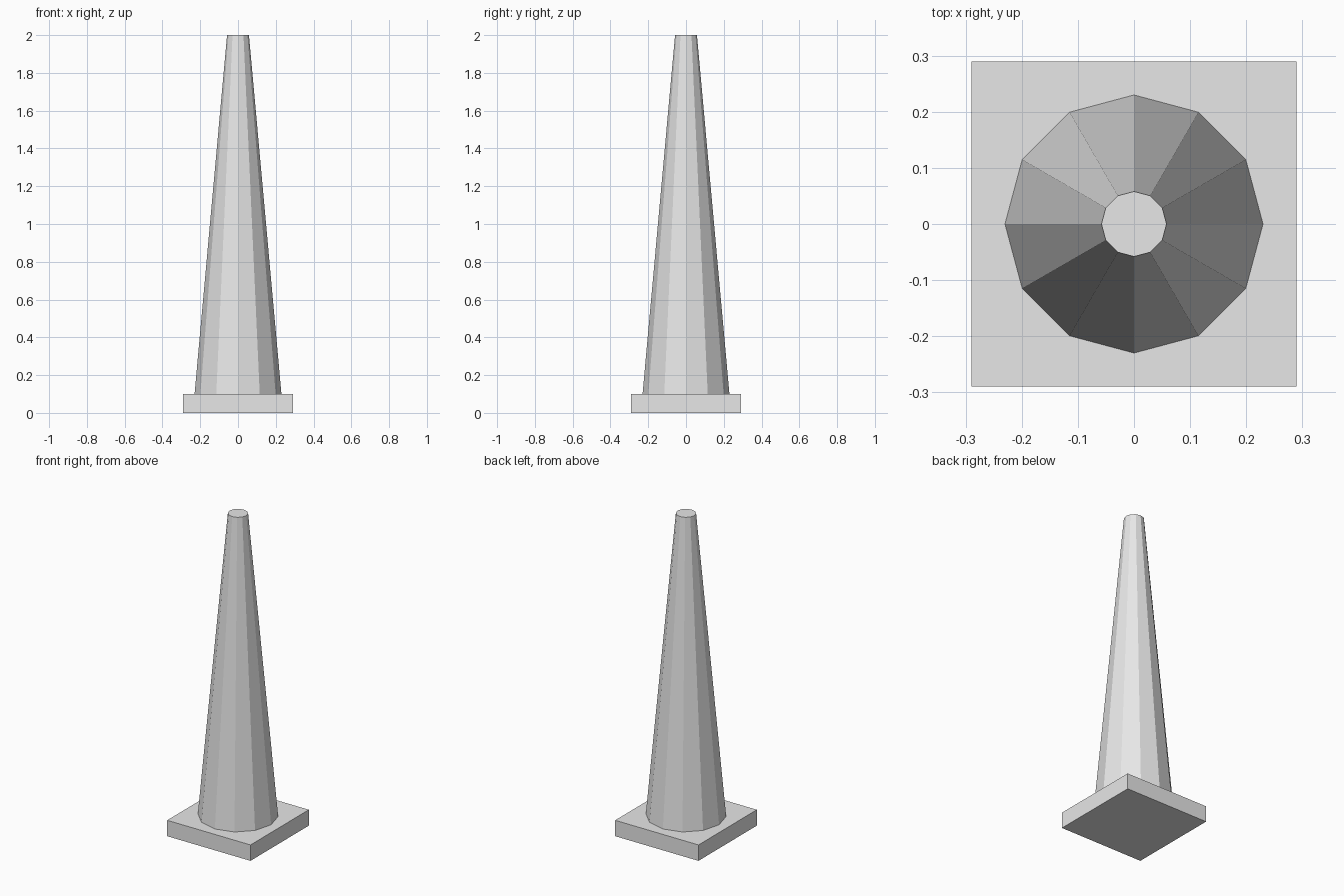
import bpy

if "Cube" in bpy.data.objects:
    bpy.data.objects.remove(bpy.data.objects["Cube"])

grey = bpy.data.materials.new("light_grey")
grey.diffuse_color = (0.8, 0.8, 0.8, 1)
grey.use_nodes = True
grey.node_tree.nodes["Principled BSDF"].inputs["Base Color"].default_value = grey.diffuse_color

BASE_HALF, BASE_H, TOP_Z = 0.29, 0.10, 2.0


def finish(name):
    obj = bpy.context.object
    obj.name = name
    obj.data.materials.append(grey)
    bpy.ops.object.transform_apply(location=True, rotation=True, scale=True)
    return obj


# Square base slab
bpy.ops.mesh.primitive_cube_add(size=1, location=(0, 0, BASE_H / 2))
bpy.context.object.scale = (2 * BASE_HALF, 2 * BASE_HALF, BASE_H)
finish("base_slab")

# Twelve-sided tapered body, standing on the slab
bpy.ops.mesh.primitive_cone_add(vertices=12, radius1=0.23, radius2=0.058,
                                depth=TOP_Z - BASE_H,
                                location=(0, 0, (TOP_Z + BASE_H) / 2))
finish("cone_body")
